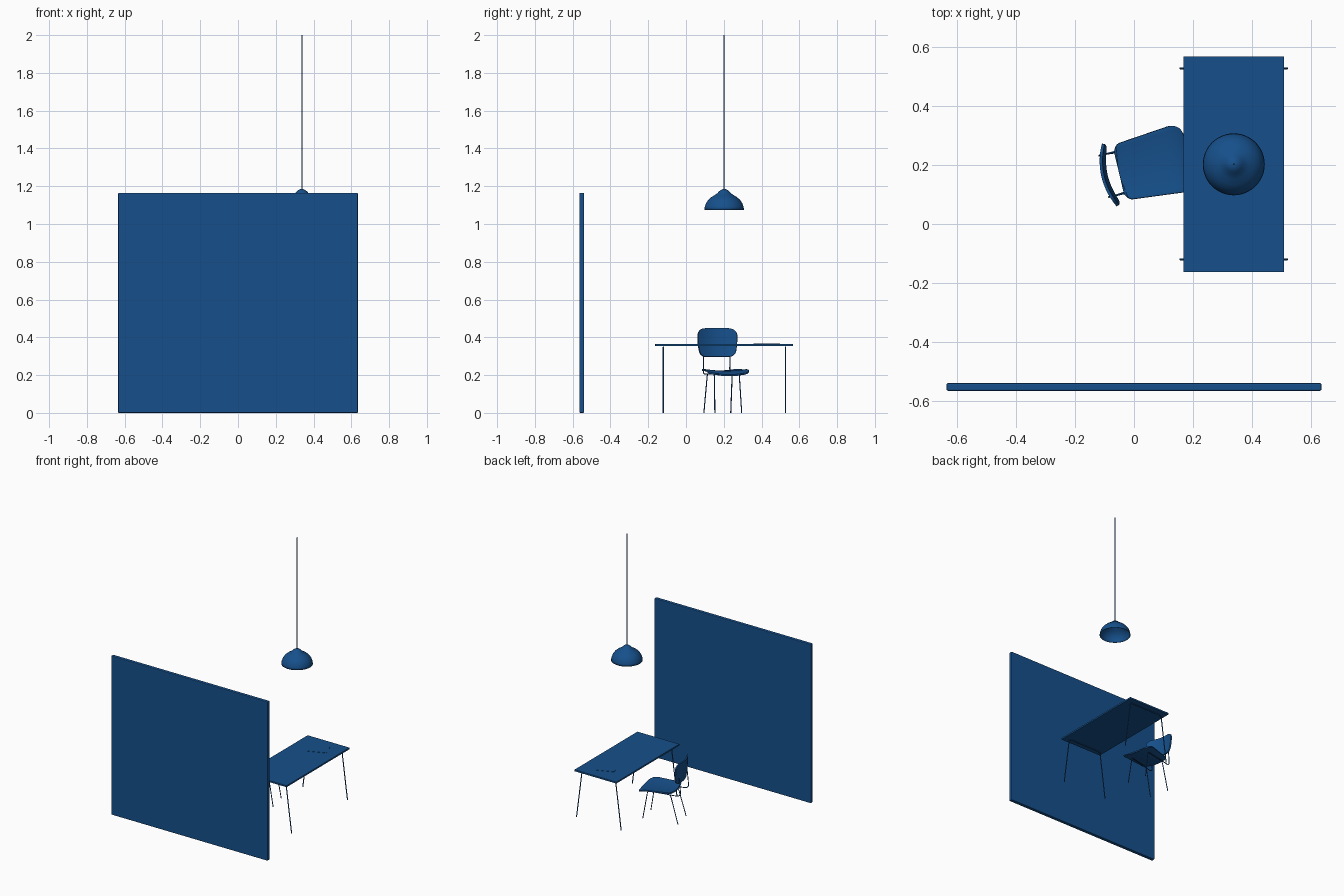
import bpy, bmesh
from math import radians, cos, sin, pi, sqrt
from mathutils import Matrix

if "Cube" in bpy.data.objects:
    bpy.data.objects.remove(bpy.data.objects["Cube"])

blue = bpy.data.materials.new("blue")
blue.diffuse_color = (0.008, 0.08, 0.26, 1)
blue.use_nodes = True
blue.node_tree.nodes["Principled BSDF"].inputs["Base Color"].default_value = blue.diffuse_color


def add_mesh(name, bm, smooth=False):
    bmesh.ops.recalc_face_normals(bm, faces=bm.faces)
    me = bpy.data.meshes.new(name)
    bm.to_mesh(me)
    bm.free()
    ob = bpy.data.objects.new(name, me)
    bpy.context.collection.objects.link(ob)
    me.materials.append(blue)
    for p in me.polygons:
        p.use_smooth = smooth
    return ob


def box(name, center, size, angle=0, bevel=0):
    bm = bmesh.new()
    bmesh.ops.create_cube(bm, size=1, matrix=Matrix.Translation(center)
                          @ Matrix.Rotation(angle, 4, 'Z') @ Matrix.Diagonal((*size, 1)))
    ob = add_mesh(name, bm)
    if bevel:
        mod = ob.modifiers.new("bevel", 'BEVEL')
        mod.width, mod.segments = bevel, 2
    return ob


def tube(name, points, radius):
    cu = bpy.data.curves.new(name, 'CURVE')
    cu.dimensions = '3D'
    cu.bevel_depth, cu.bevel_resolution, cu.use_fill_caps = radius, 2, True
    sp = cu.splines.new('POLY')
    sp.points.add(len(points) - 1)
    for p, co in zip(sp.points, points):
        p.co = (*co, 1)
    sp.use_smooth = True
    cu.materials.append(blue)
    ob = bpy.data.objects.new(name, cu)
    bpy.context.collection.objects.link(ob)
    return ob


def shell(name, length, w0, w1, r0, r1, place, thick):
    """Rounded sheet: half width w0 to w1, end corner radii r0 and r1, bent by place(u, v, w)."""
    bm = bmesh.new()
    nv, nu, rows = 28, 16, []
    for j in range(nv + 1):
        v = (1 - cos(pi * j / nv)) / 2
        w = w0 + (w1 - w0) * v
        for d, r in ((v * length, r0), ((1 - v) * length, r1)):
            if d < r:
                w -= r - sqrt(max(0, r * r - (r - d) ** 2))
        rows.append([bm.verts.new(place(u, v, w)) for u in
                     [2 * i / nu - 1 for i in range(nu + 1)]])
    for a, b in zip(rows, rows[1:]):
        for i in range(nu):
            bm.faces.new((a[i], a[i + 1], b[i + 1], b[i]))
    ob = add_mesh(name, bm, True)
    mod = ob.modifiers.new("thickness", 'SOLIDIFY')
    mod.thickness, mod.offset = thick, 0
    mod = ob.modifiers.new("edge", 'BEVEL')
    mod.width, mod.segments = thick * 0.25, 2
    return ob


# Wall panel
box("wall_panel", (0, -0.552, 0.5825), (1.27, 0.026, 1.165), bevel=0.005)

# Table: top, paper and two bent leg frames
tx = 0.338
box("table_top", (tx, 0.202, 0.359), (0.34, 0.73, 0.012), bevel=0.001)
box("paper_sheet", (0.351, 0.427, 0.3658), (0.138, 0.096, 0.0016), radians(22))
for name, y in (("table_legs_near", -0.12), ("table_legs_far", 0.527)):
    half = [(0.181, 0.0), (0.138, 0.333), (0.134, 0.344), (0.125, 0.349)]
    pts = [(tx - x, y, z) for x, z in half] + [(tx + x, y, z) for x, z in reversed(half)]
    tube(name, pts, 0.0035)

# Pendant lamp
profile = [(0.105, 1.075), (0.103, 1.09), (0.096, 1.11), (0.084, 1.128), (0.068, 1.142),
           (0.050, 1.153), (0.036, 1.163), (0.027, 1.173), (0.018, 1.180), (0.009, 1.184), (0, 1.185)]
bm = bmesh.new()
vs = [bm.verts.new((x, 0, z)) for x, z in profile]
edges = [bm.edges.new(p) for p in zip(vs, vs[1:])]
bmesh.ops.spin(bm, geom=vs + edges, axis=(0, 0, 1), cent=(0, 0, 0), angle=2 * pi, steps=48)
bmesh.ops.remove_doubles(bm, verts=bm.verts, dist=1e-5)
shade = add_mesh("lamp_shade", bm, True)
shade.location = (tx, 0.202, 0)
mod = shade.modifiers.new("thickness", 'SOLIDIFY')
mod.thickness, mod.offset = 0.002, -1
tube("lamp_cord", [(tx, 0.202, 1.18), (tx, 0.202, 2.0)], 0.003)

# Chair, built facing +x with its seat's rear edge at the origin
chair = []


def seat_point(u, v, w):
    drop = 0.022 * max(0, (v - 0.7) / 0.3) ** 2
    rise = 0.006 * (1 - v) ** 2
    return (0.235 * v + 0.006 * (1 - u * u) * (2 * v - 1), u * w,
            0.214 + 0.008 * u * u + rise + 0.006 * v - drop)


def back_point(u, v, w):
    bulge = sin(pi * v)
    return (-0.056 + 0.026 * (u * w / 0.107) ** 2 - 0.012 * (v - 0.5),
            u * (w + 0.006 * bulge), 0.297 + 0.151 * v)


chair.append(shell("chair_seat", 0.235, 0.096, 0.119, 0.02, 0.045, seat_point, 0.009))
chair.append(shell("chair_backrest", 0.151, 0.094, 0.106, 0.03, 0.04, back_point, 0.010))
for side, s in (("left", 1), ("right", -1)):
    # Front and rear legs share one bent rod under the seat
    chair.append(tube("chair_legs_" + side, [
        (-0.04, 0.073 * s, 0), (0.012, 0.068 * s, 0.19), (0.018, 0.068 * s, 0.201),
        (0.03, 0.068 * s, 0.205), (0.165, 0.068 * s, 0.205), (0.176, 0.068 * s, 0.201),
        (0.181, 0.068 * s, 0.19), (0.212, 0.073 * s, 0)], 0.003))
    chair.append(tube("back_support_" + side, [
        (0.06, 0.072 * s, 0.207), (-0.03, 0.072 * s, 0.205), (-0.046, 0.072 * s, 0.209),
        (-0.056, 0.072 * s, 0.219), (-0.058, 0.072 * s, 0.235), (-0.046, 0.072 * s, 0.36)], 0.003))
place = Matrix.Translation((-0.045, 0.175, 0)) @ Matrix.Rotation(radians(13.3), 4, 'Z')
for ob in chair:
    ob.matrix_world = place
